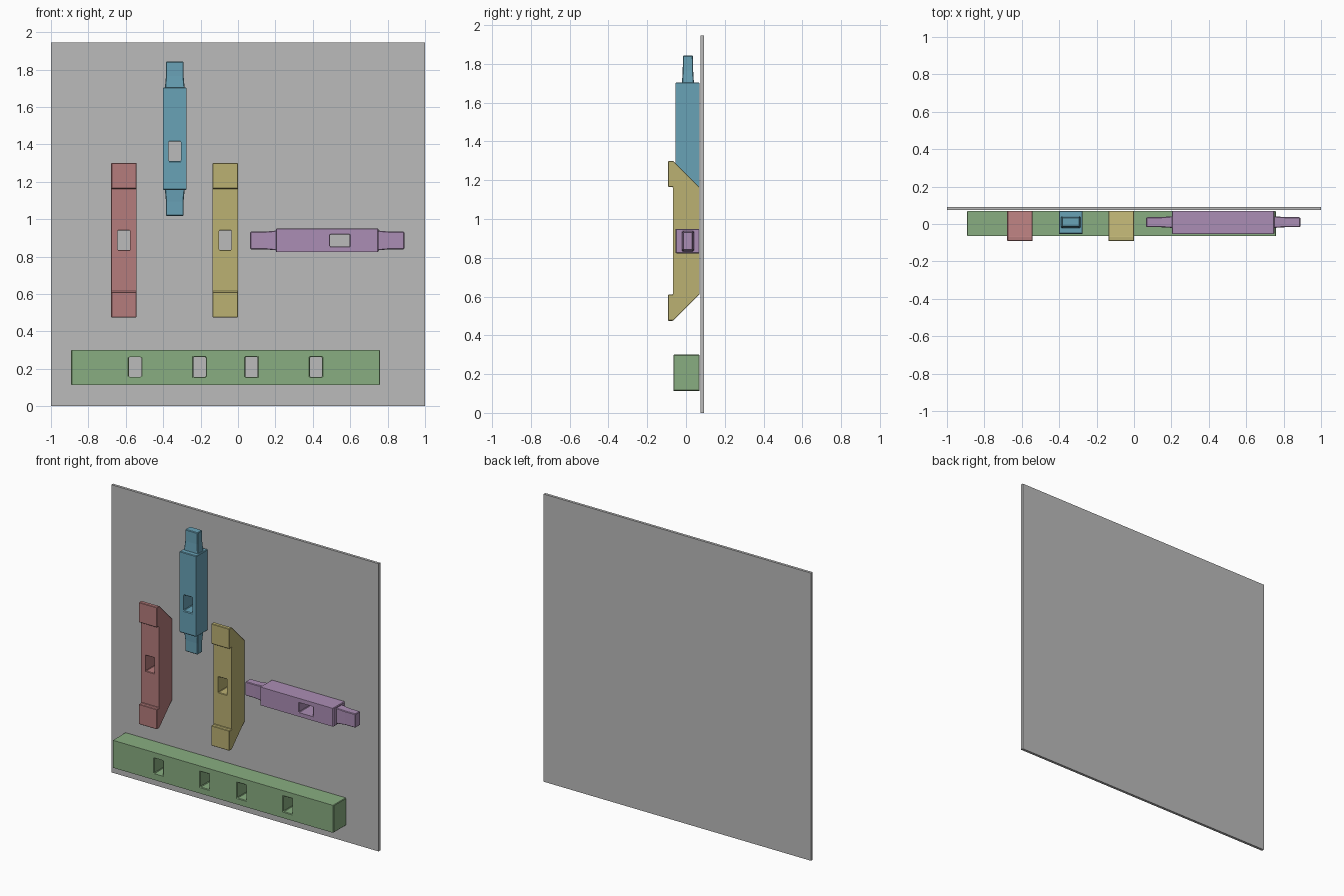
import bpy, bmesh, math
from mathutils import Matrix

if "Cube" in bpy.data.objects:
    bpy.data.objects.remove(bpy.data.objects["Cube"])

BACK = 0.07  # rear plane of every timber


def material(name, rgb):
    m = bpy.data.materials.new(name)
    m.diffuse_color = (*rgb, 1)
    m.use_nodes = True
    m.node_tree.nodes["Principled BSDF"].inputs["Base Color"].default_value = m.diffuse_color
    return m


GREY = material("board grey", (0.50, 0.50, 0.50))
RED = material("dusty red", (0.46, 0.20, 0.20))
BLUE = material("slate blue", (0.14, 0.36, 0.47))
YELLOW = material("straw yellow", (0.50, 0.44, 0.17))
PURPLE = material("soft purple", (0.41, 0.27, 0.46))
GREEN = material("sage green", (0.25, 0.42, 0.22))


def make_object(name, bm, mat=None):
    bmesh.ops.recalc_face_normals(bm, faces=bm.faces)
    me = bpy.data.meshes.new(name)
    bm.to_mesh(me)
    bm.free()
    ob = bpy.data.objects.new(name, me)
    bpy.context.collection.objects.link(ob)
    if mat:
        me.materials.append(mat)
    return ob


def loft(bm, rings):
    """Closed solid through a list of matching point rings."""
    loops = [[bm.verts.new(p) for p in ring] for ring in rings]
    n = len(loops[0])
    for a, b in zip(loops, loops[1:]):
        for i in range(n):
            j = (i + 1) % n
            bm.faces.new((a[i], a[j], b[j], b[i]))
    bm.faces.new(loops[0])
    bm.faces.new(loops[-1])


def rect(x0, x1, y0, y1, z):
    return [(x0, y0, z), (x1, y0, z), (x1, y1, z), (x0, y1, z)]


def box(name, x, y, z, mat=None):
    bm = bmesh.new()
    loft(bm, [rect(*x, *y, z[0]), rect(*x, *y, z[1])])
    return make_object(name, bm, mat)


def finish(ob, holes=(), bevel=0.004):
    """Cut square mortises through the timber and ease its edges."""
    bpy.context.view_layer.objects.active = ob
    for x, z in holes:
        cutter = box("mortise_cutter", x, (-0.3, 0.3), z)
        mod = ob.modifiers.new("mortise", 'BOOLEAN')
        mod.operation, mod.solver, mod.object = 'DIFFERENCE', 'EXACT', cutter
        bpy.ops.object.modifier_apply(modifier=mod.name)
        bpy.data.objects.remove(cutter)
    mod = ob.modifiers.new("eased edges", 'BEVEL')
    mod.width, mod.segments, mod.limit_method = bevel, 1, 'ANGLE'
    bpy.ops.object.modifier_apply(modifier=mod.name)


# Backing board
box("backing_board", (-1, 1), (0.074, 0.092), (0, 1.945), GREY)

# Long rail with four mortises
rail = box("long_rail", (-0.893, 0.76), (-0.065, BACK), (0.113, 0.30), GREEN)
finish(rail, [((c - 0.033, c + 0.033), (0.157, 0.262))
              for c in (-0.55, -0.205, 0.072, 0.417)])


# Posts with raised, mitred ends
def mitred_post(name, xc, mat):
    profile = [(-0.092, 0.475), (-0.066, 0.475), (BACK, 0.611), (BACK, 1.164),
               (-0.066, 1.30), (-0.092, 1.30), (-0.092, 1.164), (-0.067, 1.164),
               (-0.067, 0.611), (-0.092, 0.611)]
    bm = bmesh.new()
    loft(bm, [[(xc + dx, y, z) for y, z in profile] for dx in (-0.068, 0.068)])
    ob = make_object(name, bm, mat)
    finish(ob, [((xc - 0.033, xc + 0.033), (0.835, 0.94))], 0.003)


mitred_post("left_mitred_post", -0.61, RED)
mitred_post("right_mitred_post", -0.068, YELLOW)


# Tenoned bars: centred body with a slightly tapered tenon on each end
def tenoned_bar(name, mat, place):
    body = box(name, (-0.063, 0.063), (-0.053, BACK), (-0.274, 0.274), mat)
    finish(body, [((-0.033, 0.033), (-0.12, -0.015))])
    body.data.transform(place)
    for label, s in (("upper", 1), ("lower", -1)):
        bm = bmesh.new()
        loft(bm, [rect(-w, w, 0.01 - d, 0.01 + d, s * z)
                  for w, d, z in ((0.053, 0.031, 0.27), (0.047, 0.027, 0.335),
                                  (0.047, 0.026, 0.412))])
        tenon = make_object(f"{name}_{label}_tenon", bm, mat)
        finish(tenon)
        tenon.data.transform(place)


tenoned_bar("upright_bar", BLUE, Matrix.Translation((-0.338, 0, 1.43)))
tenoned_bar("level_bar", PURPLE, Matrix.Translation((0.477, 0, 0.886))
            @ Matrix.Rotation(-math.pi / 2, 4, 'Y'))
